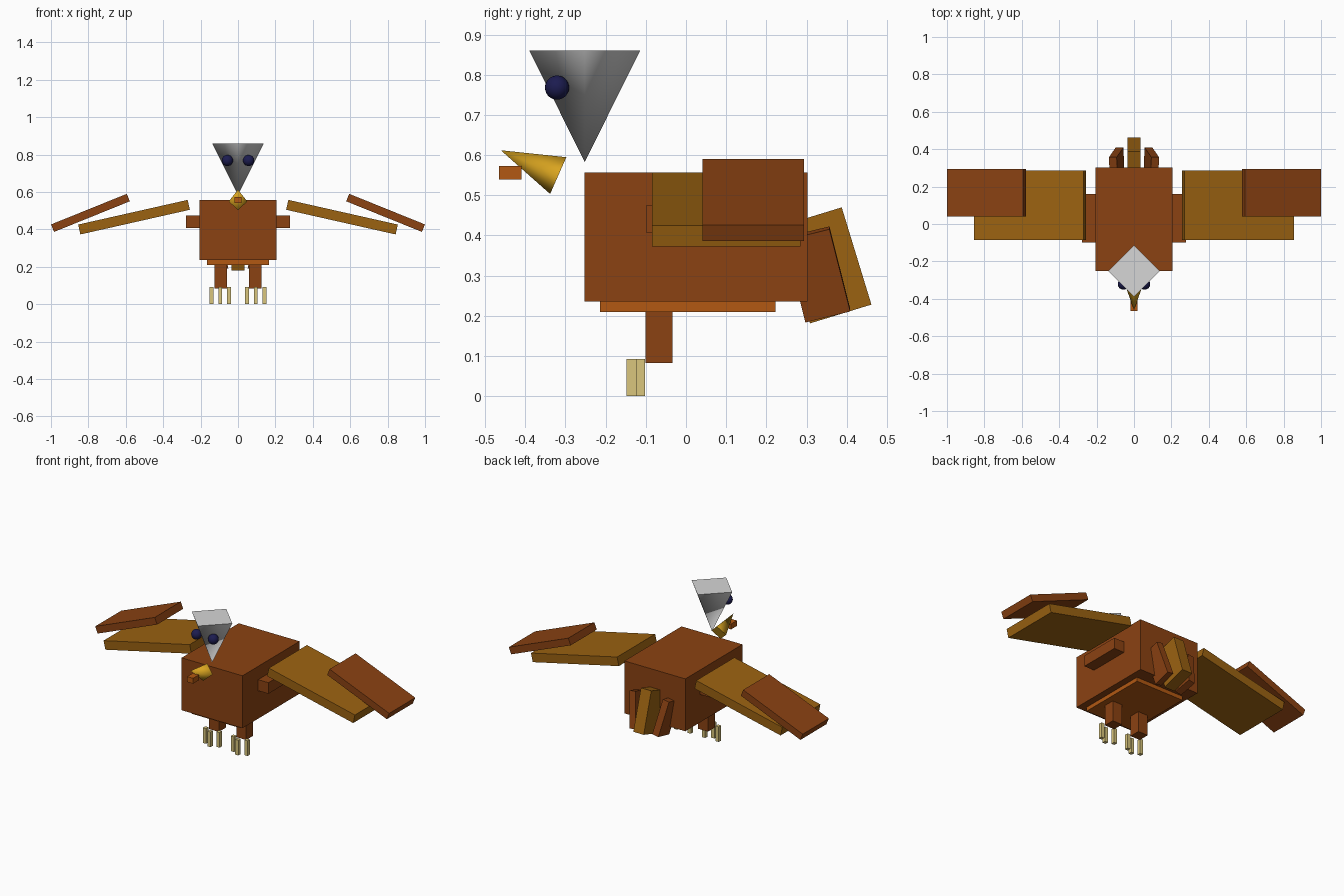
import bpy, bmesh, math
from mathutils import Matrix, Vector

if "Cube" in bpy.data.objects:
    bpy.data.objects.remove(bpy.data.objects["Cube"])


def material(name, r, g, b):
    # sRGB 0-255 to linear
    lin = [((c / 255 + 0.055) / 1.055) ** 2.4 if c > 10 else c / 255 / 12.92 for c in (r, g, b)]
    m = bpy.data.materials.new(name)
    m.diffuse_color = (*lin, 1)
    m.use_nodes = True
    m.node_tree.nodes["Principled BSDF"].inputs["Base Color"].default_value = m.diffuse_color
    return m


BROWN = material("brown", 139, 66, 18)
TAN = material("golden_brown", 155, 98, 17)
RUST = material("rust_orange", 178, 88, 18)
GREY = material("light_grey", 214, 214, 214)
GOLD = material("gold", 218, 165, 32)
CREAM = material("cream", 218, 198, 125)
NAVY = material("navy", 28, 28, 80)


def finish(name, bm, mat, matrix):
    bm.transform(matrix)
    me = bpy.data.meshes.new(name)
    bm.to_mesh(me)
    bm.free()
    me.materials.append(mat)
    ob = bpy.data.objects.new(name, me)
    bpy.context.collection.objects.link(ob)
    return ob


def box(name, center, size, mat, rx=0, ry=0):
    bm = bmesh.new()
    bmesh.ops.create_cube(bm, size=1)
    m = (Matrix.Translation(center) @ Matrix.Rotation(math.radians(ry), 4, 'Y')
         @ Matrix.Rotation(math.radians(rx), 4, 'X') @ Matrix.Diagonal((*size, 1)))
    return finish(name, bm, mat, m)


def pyramid(name, base, tip, radius, mat):
    # four-sided cone with soft sides and a crisp flat base
    base, tip = Vector(base), Vector(tip)
    axis = tip - base
    z = axis.normalized()
    x = Vector((1, 0, 0))
    y = z.cross(x)
    rot = Matrix((x, y, z)).transposed().to_4x4()
    bm = bmesh.new()
    ring = [bm.verts.new((radius * math.cos(a), radius * math.sin(a), 0))
            for a in (i * math.pi / 2 for i in range(4))]
    top = bm.verts.new((0, 0, axis.length))
    cap = bm.faces.new(ring[::-1])
    for i in range(4):
        bm.faces.new((ring[i], ring[(i + 1) % 4], top)).smooth = True
    for e in cap.edges:
        e.smooth = False
    return finish(name, bm, mat, Matrix.Translation(base) @ rot)


# Body, belly plate and shoulder bar
box("body", (0, 0.025, 0.396), (0.414, 0.555, 0.322), BROWN)
box("belly", (0, 0.004, 0.235), (0.33, 0.437, 0.05), RUST)
box("shoulders", (0, 0.03, 0.441), (0.554, 0.26, 0.068), BROWN)

# Head and beak
pyramid("head", (0, -0.252, 0.86), (0, -0.252, 0.583), 0.138, GREY)
pyramid("beak", (0, -0.318, 0.549), (0, -0.461, 0.612), 0.05, GOLD)
box("beak_hook", (0, -0.437, 0.556), (0.04, 0.056, 0.033), RUST)

# Middle tail feather
box("tail_middle", (0, 0.348, 0.3255), (0.07, 0.16, 0.253), TAN, rx=17)

for s, side in ((1, "right"), (-1, "left")):
    # Eye
    bm = bmesh.new()
    bmesh.ops.create_uvsphere(bm, u_segments=24, v_segments=14, radius=0.03)
    for f in bm.faces:
        f.smooth = True
    finish("eye_" + side, bm, NAVY, Matrix.Translation((s * 0.057, -0.321, 0.768)))

    # Wing
    box("inner_wing_" + side, (s * 0.556, 0.1, 0.465), (0.6, 0.37, 0.054), TAN, ry=s * 12.7)
    box("outer_wing_" + side, (s * 0.789, 0.167, 0.488), (0.437, 0.253, 0.043), BROWN, ry=s * 22)

    # Side tail feather
    box("tail_side_" + side, (s * 0.093, 0.327, 0.303), (0.042, 0.115, 0.214), BROWN,
        rx=14, ry=s * 10)

    # Leg and toes, middle toe further forward
    box("leg_" + side, (s * 0.093, -0.067, 0.158), (0.067, 0.068, 0.15), BROWN)
    for i in (-1, 0, 1):
        y = -0.136 if i == 0 else -0.113
        box(f"toe_{side}_{i + 2}", (s * (0.095 + i * 0.046), y, 0.0465),
            (0.021, 0.023, 0.093), CREAM)
